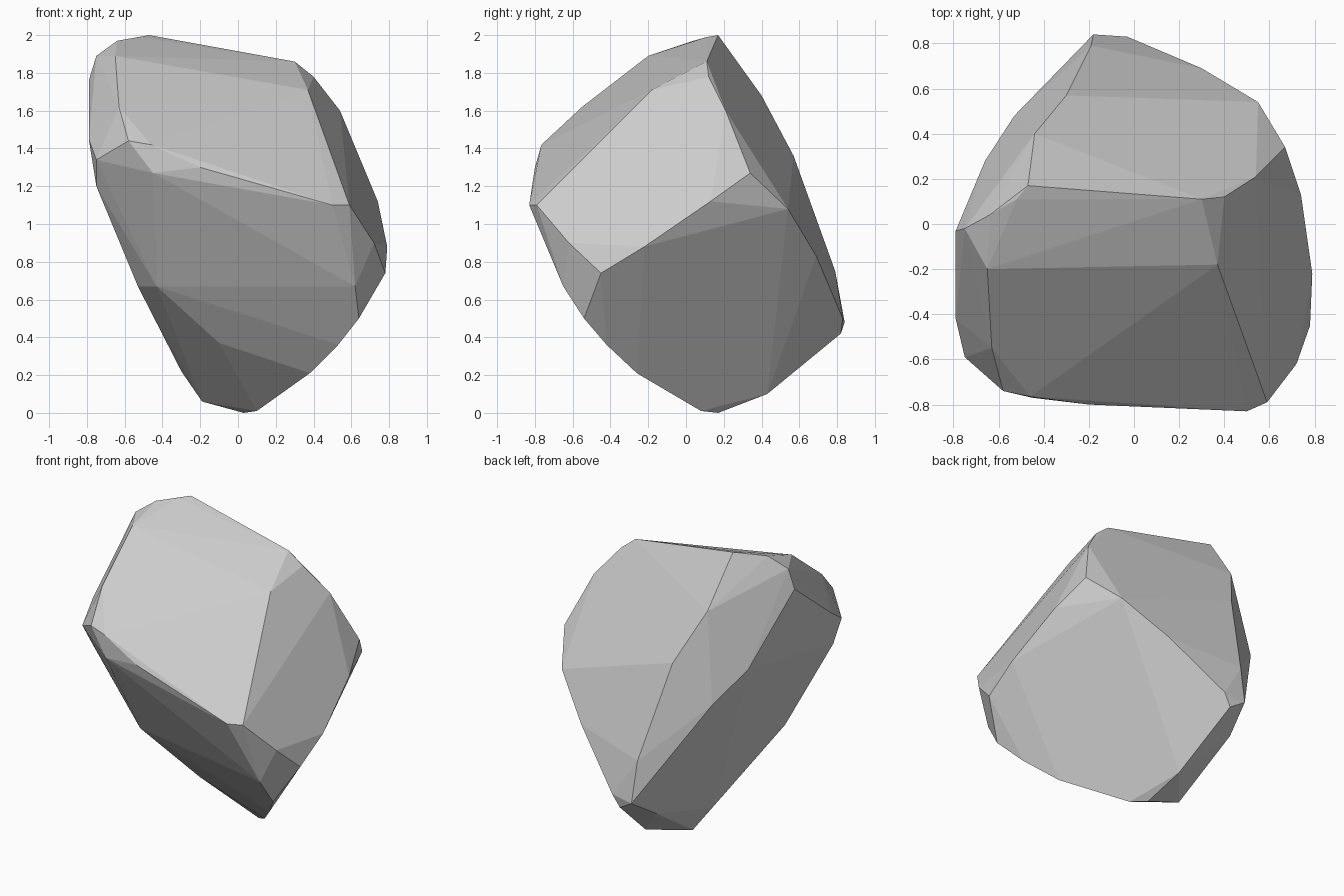
import bpy, bmesh, math

# Key corners of the boulder, grouped by region
crown = [(-.47, .17, 2), (-.52, .11, 1.99), (-.64, .04, 1.97), (-.65, -.2, 1.89), (-.75, -.02, 1.89),
         (-.79, -.03, 1.76), (.3, .11, 1.86), (.4, .12, 1.78), (.37, -.18, 1.71), (.54, .21, 1.6)]
front = [(-.63, -.55, 1.62), (-.79, -.42, 1.45), (-.75, -.59, 1.34), (-.75, -.5, 1.2),
         (-.58, -.74, 1.44), (-.46, -.765, 1.42), (-.45, -.77, 1.27), (-.2, -.8, 1.3),
         (.5, -.83, 1.1), (.59, -.79, 1.1)]
right = [(.67, .34, 1.27), (.74, .13, 1.12), (.79, -.22, .88), (.78, -.45, .74),
         (.72, -.62, .9), (.62, -.65, .67), (.64, -.54, .5), (.53, -.42, .36)]
base = [(-.1, -.27, .37), (-.43, -.43, .67), (-.53, -.3, .67), (.38, -.26, .21),
        (.1, .08, .01), (.03, .17, 0), (-.19, .2, .06), (-.3, .15, .22), (0, .43, .1)]
back = [(-.08, .82, .42), (-.18, .84, .48), (-.03, .83, .5), (.3, .69, .83),
        (.55, .54, 1.08), (-.53, .48, 1.1), (-.66, .28, 1.3), (-.19, .79, .75),
        (-.3, .57, 1.36), (-.44, .4, 1.68), (-.23, .64, .35)]

# Wrap the corners in a convex skin
bm = bmesh.new()
for p in crown + front + right + base + back:
    bm.verts.new(p)
bmesh.ops.convex_hull(bm, input=bm.verts)
loose = [v for v in bm.verts if not v.link_faces]
bmesh.ops.delete(bm, geom=loose, context='VERTS')

# Merge nearly coplanar triangles into flat facets
bmesh.ops.dissolve_limit(bm, angle_limit=math.radians(3), verts=bm.verts, edges=bm.edges)
bmesh.ops.recalc_face_normals(bm, faces=bm.faces)

mesh = bpy.data.meshes.new("boulder")
bm.to_mesh(mesh)
bm.free()
boulder = bpy.data.objects.new("boulder", mesh)
bpy.context.collection.objects.link(boulder)
